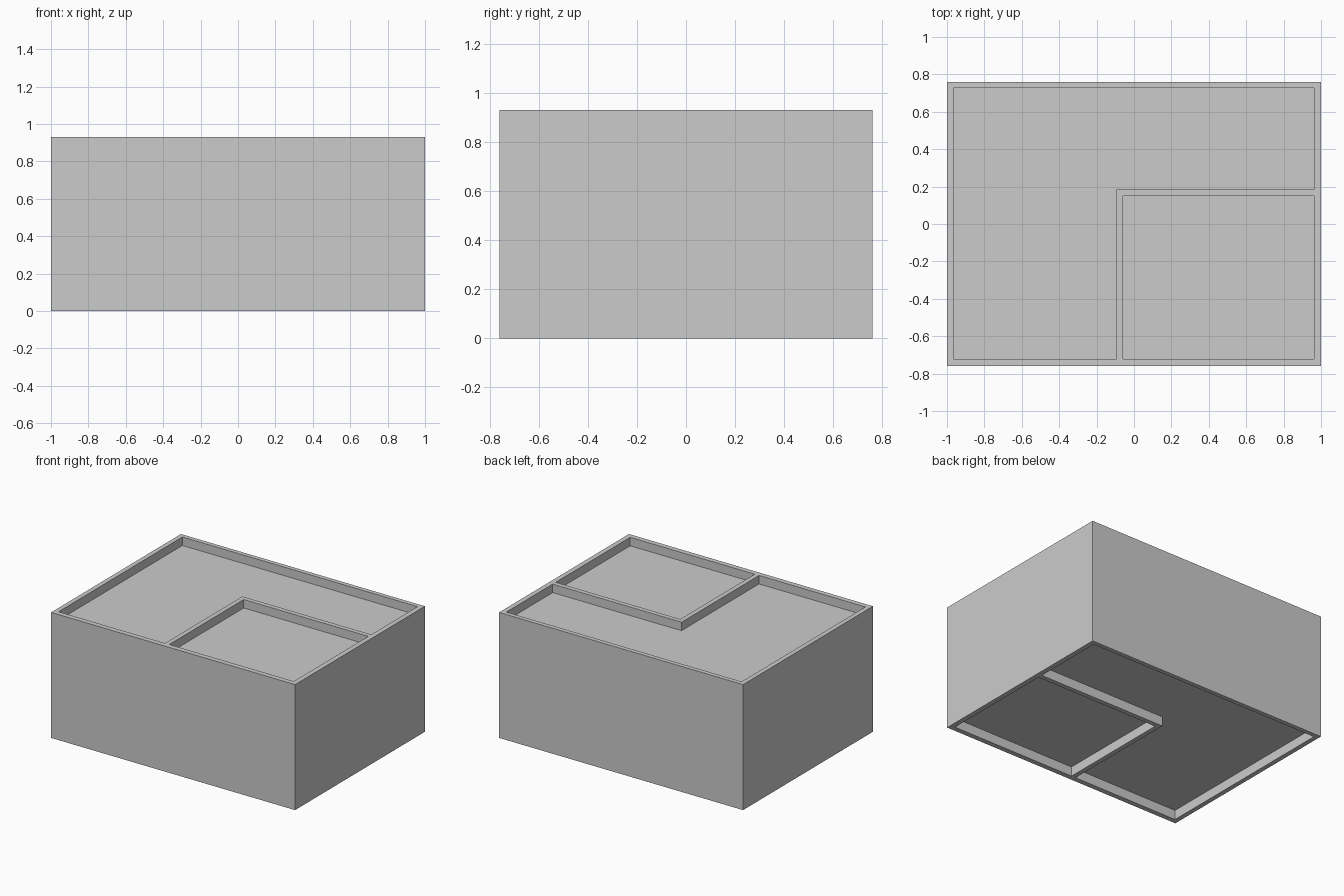
import bpy
import bmesh

if "Cube" in bpy.data.objects:
    bpy.data.objects.remove(bpy.data.objects["Cube"])

HEIGHT = 0.93
TOP_DEPTH, BOTTOM_DEPTH = 0.063, 0.07


def prism(name, outline, z0, z1):
    """Extrude a flat outline (counter-clockwise) from z0 to z1."""
    bm = bmesh.new()
    face = bm.faces.new([bm.verts.new((x, y, z0)) for x, y in outline])
    ext = bmesh.ops.extrude_face_region(bm, geom=[face])
    for v in ext["geom"]:
        if isinstance(v, bmesh.types.BMVert):
            v.co.z = z1
    bmesh.ops.recalc_face_normals(bm, faces=bm.faces)
    mesh = bpy.data.meshes.new(name)
    bm.to_mesh(mesh)
    bm.free()
    obj = bpy.data.objects.new(name, mesh)
    bpy.context.collection.objects.link(obj)
    return obj


# Outer block
block = prism("walled_block", [(-1, -0.76), (1, -0.76), (1, 0.76), (-1, 0.76)], 0, HEIGHT)

# Room outlines: the L-shaped room and the small corner room
rooms = {
    "large_room": [(-0.965, -0.722), (-0.093, -0.722), (-0.093, 0.185),
                   (0.963, 0.185), (0.963, 0.727), (-0.965, 0.727)],
    "small_room": [(-0.058, -0.722), (0.963, -0.722), (0.963, 0.15), (-0.058, 0.15)],
}

# Sink each room into the top and the underside, leaving thin wall rims
cutters = []
for room, outline in rooms.items():
    for side, z0, z1 in (("top", HEIGHT - TOP_DEPTH, HEIGHT + 0.1),
                         ("bottom", -0.1, BOTTOM_DEPTH)):
        cutter = prism(f"{room}_{side}_cutter", outline, z0, z1)
        cutter.hide_render = True
        mod = block.modifiers.new(cutter.name, 'BOOLEAN')
        mod.operation = 'DIFFERENCE'
        mod.solver = 'EXACT'
        mod.object = cutter
        cutters.append(cutter)

# Apply the cuts and remove the cutters
bpy.context.view_layer.objects.active = block
block.select_set(True)
for mod in list(block.modifiers):
    bpy.ops.object.modifier_apply(modifier=mod.name)
for cutter in cutters:
    bpy.data.objects.remove(cutter)
